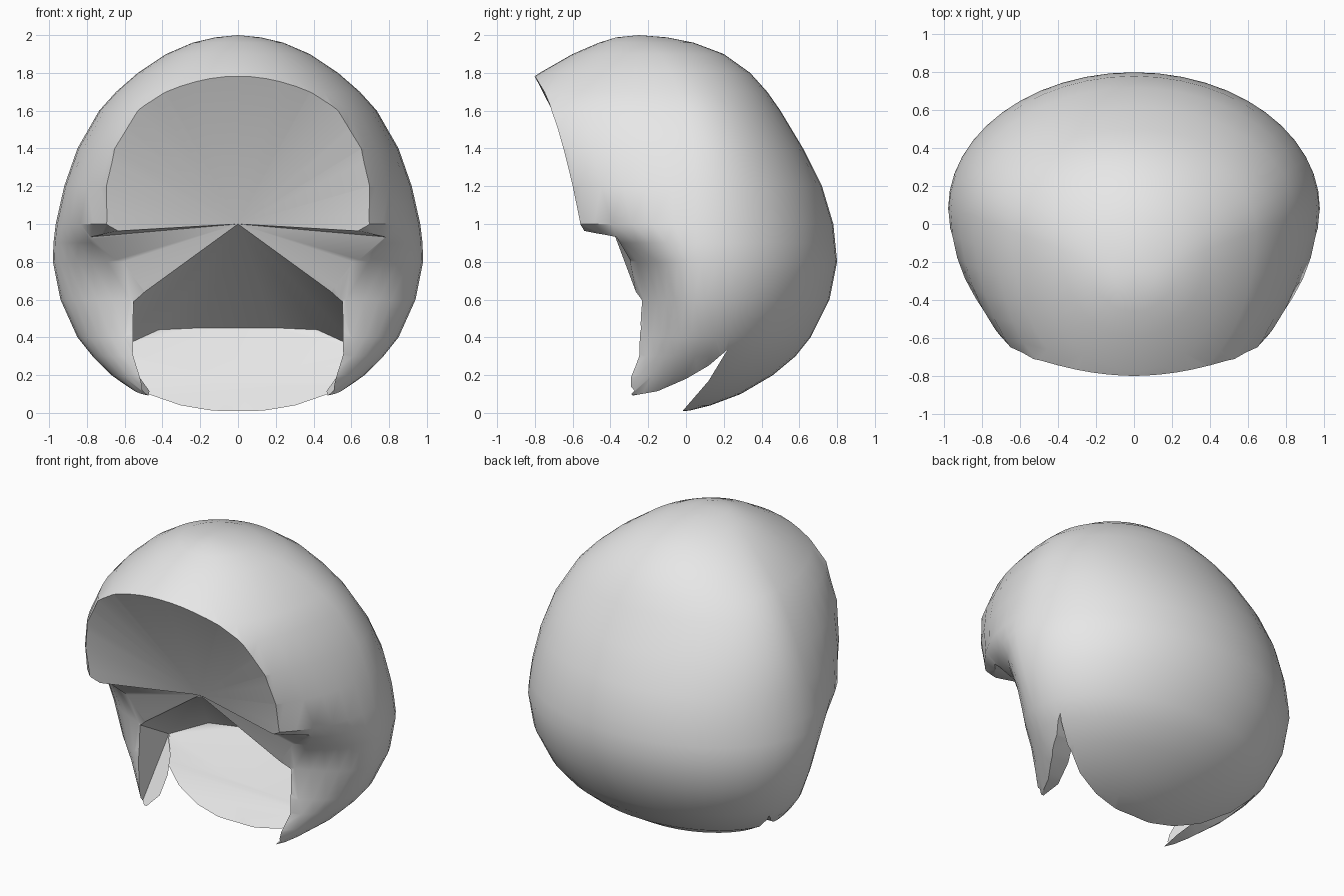
import bpy, bmesh, math

if "Cube" in bpy.data.objects:
    bpy.data.objects.remove(bpy.data.objects["Cube"])

grey = bpy.data.materials.new("light_grey")
grey.diffuse_color = (0.8, 0.8, 0.8, 1)
grey.use_nodes = True
grey.node_tree.nodes["Principled BSDF"].inputs["Base Color"].default_value = grey.diffuse_color


def make_object(name, bm):
    # closed triangle mesh with outward faces
    bm.normal_update()
    bmesh.ops.triangulate(bm, faces=bm.faces[:])
    bm.normal_update()
    bmesh.ops.recalc_face_normals(bm, faces=bm.faces[:])
    volume = 0
    for f in bm.faces:
        a, b, c = (v.co for v in f.verts)
        volume += a.dot(b.cross(c))
    if volume < 0:
        bmesh.ops.reverse_faces(bm, faces=bm.faces[:])
    bm.normal_update()
    me = bpy.data.meshes.new(name)
    bm.to_mesh(me)
    bm.free()
    ob = bpy.data.objects.new(name, me)
    bpy.context.collection.objects.link(ob)
    me.materials.append(grey)
    return ob


# Outer hair volume: rows of (z, half width, widest y, front y, back y)
rows = [
    (0.012, 0.24, -0.20, -0.40, 0.02), (0.04, 0.38, -0.18, -0.50, 0.13),
    (0.10, 0.53, -0.12, -0.55, 0.29), (0.20, 0.67, 0.00, -0.46, 0.46),
    (0.30, 0.77, 0.05, -0.38, 0.58), (0.40, 0.85, 0.08, -0.35, 0.66),
    (0.60, 0.94, 0.10, -0.31, 0.76), (0.80, 0.98, 0.08, -0.40, 0.80),
    (0.90, 0.977, 0.06, -0.58, 0.79), (1.00, 0.965, 0.05, -0.83, 0.78),
    (1.20, 0.92, 0.05, -0.95, 0.72), (1.40, 0.85, 0.04, -1.04, 0.62),
    (1.60, 0.735, 0.00, -1.03, 0.50), (1.70, 0.645, -0.04, -0.92, 0.43),
    (1.80, 0.53, -0.08, -0.775, 0.34), (1.90, 0.38, -0.14, -0.60, 0.20),
    (1.96, 0.24, -0.20, -0.46, 0.04), (1.988, 0.12, -0.24, -0.37, -0.10),
]
SEG = 48
bm = bmesh.new()
rings = []
for z, w, c, yf, yb in rows:
    ring = []
    for i in range(SEG):
        a = 2 * math.pi * i / SEG
        s = math.sin(a)
        y = c + (yb - c) * s if s > 0 else c + (c - yf) * s
        ring.append(bm.verts.new((w * math.cos(a), y, z)))
    rings.append(ring)
for lo, hi in zip(rings, rings[1:]):
    for i in range(SEG):
        j = (i + 1) % SEG
        bm.faces.new((lo[i], lo[j], hi[j], hi[i]))
for ring, pole in ((rings[0], (0, -0.18, 0.0)), (rings[-1], (0, -0.25, 2.0))):
    p = bm.verts.new(pole)
    for i in range(SEG):
        bm.faces.new((ring[i], ring[(i + 1) % SEG], p))
hair = make_object("hair_shell", bm)

# Face opening: a cone of rays from a central point through the hairline
apex = (0, -0.40, 1.0)
half = [(0.25, -0.78, 1.75), (0.39, -0.755, 1.71), (0.50, -0.725, 1.64),
        (0.60, -0.69, 1.53), (0.66, -0.65, 1.40), (0.70, -0.60, 1.20),
        (0.69, -0.55, 0.96), (0.74, -0.37, 0.935), (0.68, -0.29, 0.80),
        (0.55, -0.25, 0.60), (0.55, -0.24, 0.45), (0.48, -0.36, 0.08)]
rim = [(0, -0.80, 1.78)] + half + [(0, -0.36, -0.1)]
rim += [(-x, y, z) for x, y, z in reversed(half)]
bm = bmesh.new()
tip = bm.verts.new(apex)
front = bm.verts.new((0, -4, 1.0))
far = [bm.verts.new([a + 2.5 * (q - a) for a, q in zip(apex, p)]) for p in rim]
for i in range(len(far)):
    a, b = far[i], far[(i + 1) % len(far)]
    bm.faces.new((tip, a, b))
    bm.faces.new((front, b, a))
face_cutter = make_object("face_cutter", bm)

# Hollow neck cavity
bm = bmesh.new()
for p in [(0.55, -0.25, 0.60), (0.55, -0.24, 0.45), (0.48, -0.36, 0.08),
          (0.66, 0.22, 0.33), (0.42, 0.29, 0.44), (0.20, 0.34, 0.45),
          (0.48, -0.6, 0.3), (0.3, -0.02, 0.02)]:
    for s in (1, -1):
        bm.verts.new((s * p[0], p[1], p[2]))
for p in [apex, (0, -0.03, -0.01), (0, -0.6, -0.02)]:
    bm.verts.new(p)
bmesh.ops.convex_hull(bm, input=bm.verts[:])
loose = [v for v in bm.verts if not v.link_faces]
bmesh.ops.delete(bm, geom=loose, context='VERTS')
cavity_cutter = make_object("cavity_cutter", bm)

# V-shaped notch between the sideburns and the back
profile = [(-0.35, 0.08), (-0.15, 0.115), (0.0, 0.18), (0.12, 0.25),
           (0.22, 0.335), (0.12, 0.17), (-0.02, 0.008), (-0.10, -0.3),
           (-0.7, -0.3), (-0.7, 0.06)]
bm = bmesh.new()
sides = [[bm.verts.new((x, y, z)) for y, z in profile] for x in (-1.5, 1.5)]
for side in sides:
    bm.faces.new(side)
for i in range(len(profile)):
    j = (i + 1) % len(profile)
    bm.faces.new((sides[0][i], sides[0][j], sides[1][j], sides[1][i]))
notch_cutter = make_object("notch_cutter", bm)

# Carve the shell, then remove the cutters
bpy.context.view_layer.objects.active = hair
hair.select_set(True)
for cutter in (face_cutter, cavity_cutter, notch_cutter):
    cutter.hide_render = True
    mod = hair.modifiers.new(cutter.name, 'BOOLEAN')
    mod.operation = 'DIFFERENCE'
    mod.solver = 'EXACT'
    mod.object = cutter
    bpy.ops.object.modifier_apply(modifier=mod.name)
for cutter in (face_cutter, cavity_cutter, notch_cutter):
    bpy.data.objects.remove(cutter)

# Drop any loose scraps, keeping the largest connected piece
bm = bmesh.new()
bm.from_mesh(hair.data)
bmesh.ops.remove_doubles(bm, verts=bm.verts[:], dist=0.0005)
todo, pieces = set(bm.verts), []
while todo:
    stack = [todo.pop()]
    piece = []
    while stack:
        v = stack.pop()
        piece.append(v)
        for e in v.link_edges:
            o = e.other_vert(v)
            if o in todo:
                todo.remove(o)
                stack.append(o)
    pieces.append(piece)
pieces.sort(key=len)
for piece in pieces[:-1]:
    bmesh.ops.delete(bm, geom=piece, context='VERTS')
bm.to_mesh(hair.data)
bm.free()
bpy.ops.object.shade_smooth_by_angle(angle=math.radians(35))
